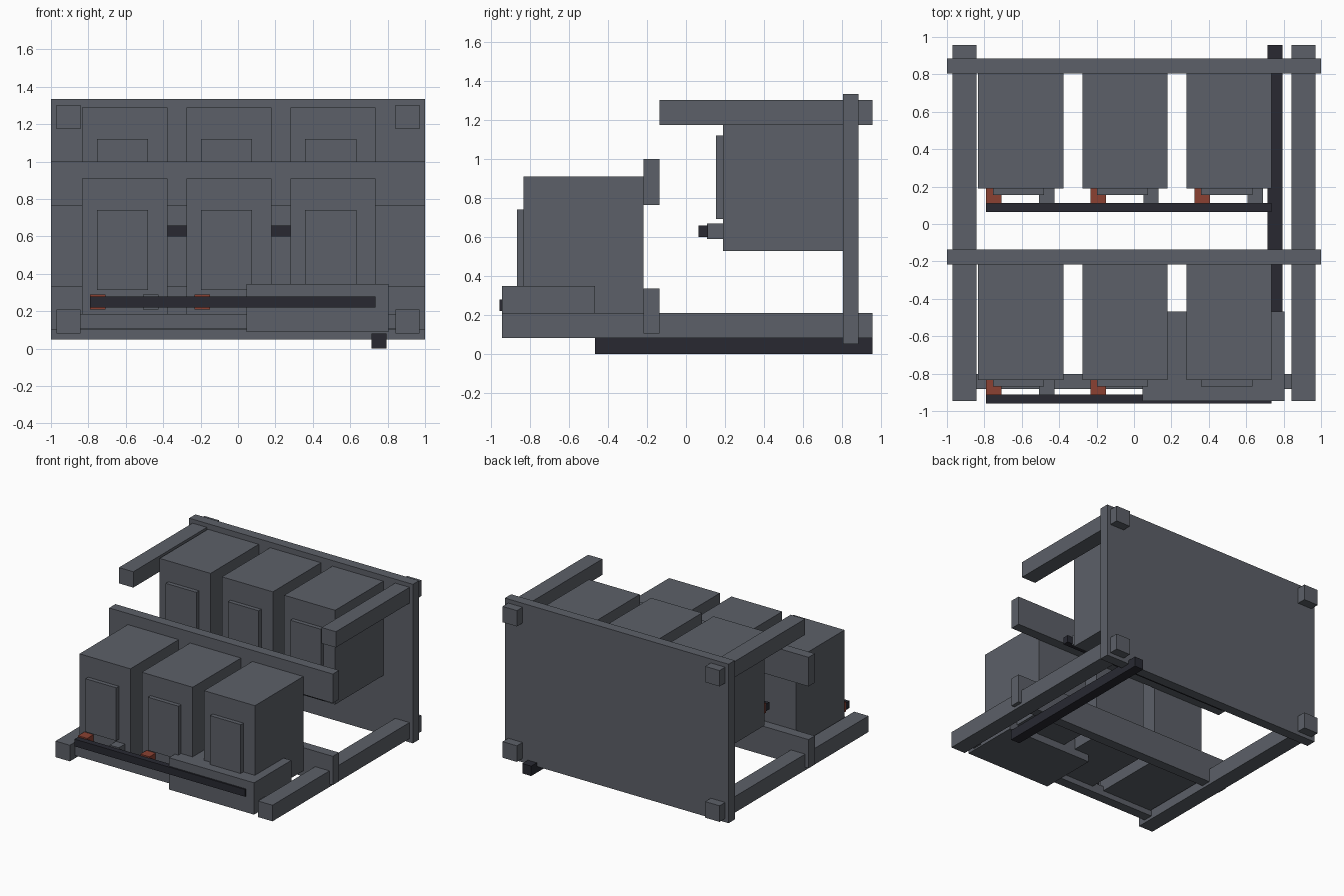
import bpy

if "Cube" in bpy.data.objects:
    bpy.data.objects.remove(bpy.data.objects["Cube"])


def material(name, rgb):
    m = bpy.data.materials.new(name)
    m.diffuse_color = (*rgb, 1)
    m.use_nodes = True
    m.node_tree.nodes["Principled BSDF"].inputs["Base Color"].default_value = m.diffuse_color
    return m


GREY = material("slate grey", (0.107, 0.117, 0.138))
DARK = material("dark charcoal", (0.021, 0.022, 0.031))
RED = material("brick red", (0.26, 0.053, 0.032))


def box(name, x, y, z, mat=GREY):
    """Axis-aligned box from (min, max) ranges."""
    bpy.ops.mesh.primitive_cube_add(size=1)
    o = bpy.context.object
    o.name = name
    for v in o.data.vertices:
        v.co = [r[0] if c < 0 else r[1] for c, r in zip(v.co, (x, y, z))]
    o.data.materials.append(mat)
    return o


# frame: back plate, side rails, cross bars
box("back_plate", (-1, 1), (0.805, 0.885), (0.05, 1.335))
for side, x in (("left", (-0.97, -0.842)), ("right", (0.842, 0.97))):
    box(side + "_bottom_rail", x, (-0.945, 0.957), (0.08, 0.21))
    box(side + "_top_rail", x, (-0.135, 0.957), (1.175, 1.303))
box("upper_cross_bar", (-1, 1), (-0.217, -0.137), (0.765, 1.0))
box("lower_cross_bar", (-1, 1), (-0.217, -0.137), (0.103, 0.335))
box("front_cross_bar", (-0.842, 0.842), (-0.882, -0.803), (0.104, 0.184))

# two rows of modules with front panels, terminals and a bus bar
for row, y, z, back in (("front", -0.835, 0.148, -0.217), ("rear", 0.189, 0.528, 0.805)):
    for i in range(3):
        x = -0.833 + 0.557 * i
        tag = f"{row}_{i + 1}"
        box("module_" + tag, (x, x + 0.455), (y, back), (z, z + 0.762))
        box("panel_" + tag, (x + 0.078, x + 0.352), (y - 0.034, y), (z + 0.165, z + 0.594))
        box("red_terminal_" + tag, (x + 0.043, x + 0.125), (y - 0.08, y), (z + 0.062, z + 0.142), RED)
        box("grey_terminal_" + tag, (x + 0.326, x + 0.408), (y - 0.08, y), (z + 0.062, z + 0.142))
    box(row + "_bus_bar", (-0.79, 0.735), (y - 0.124, y - 0.076), (z + 0.073, z + 0.131), DARK)

# control box and conduit under the frame
box("control_box", (0.045, 0.805), (-0.945, -0.468), (0.09, 0.347))
box("conduit", (0.714, 0.794), (-0.468, 0.957), (0, 0.08), DARK)
